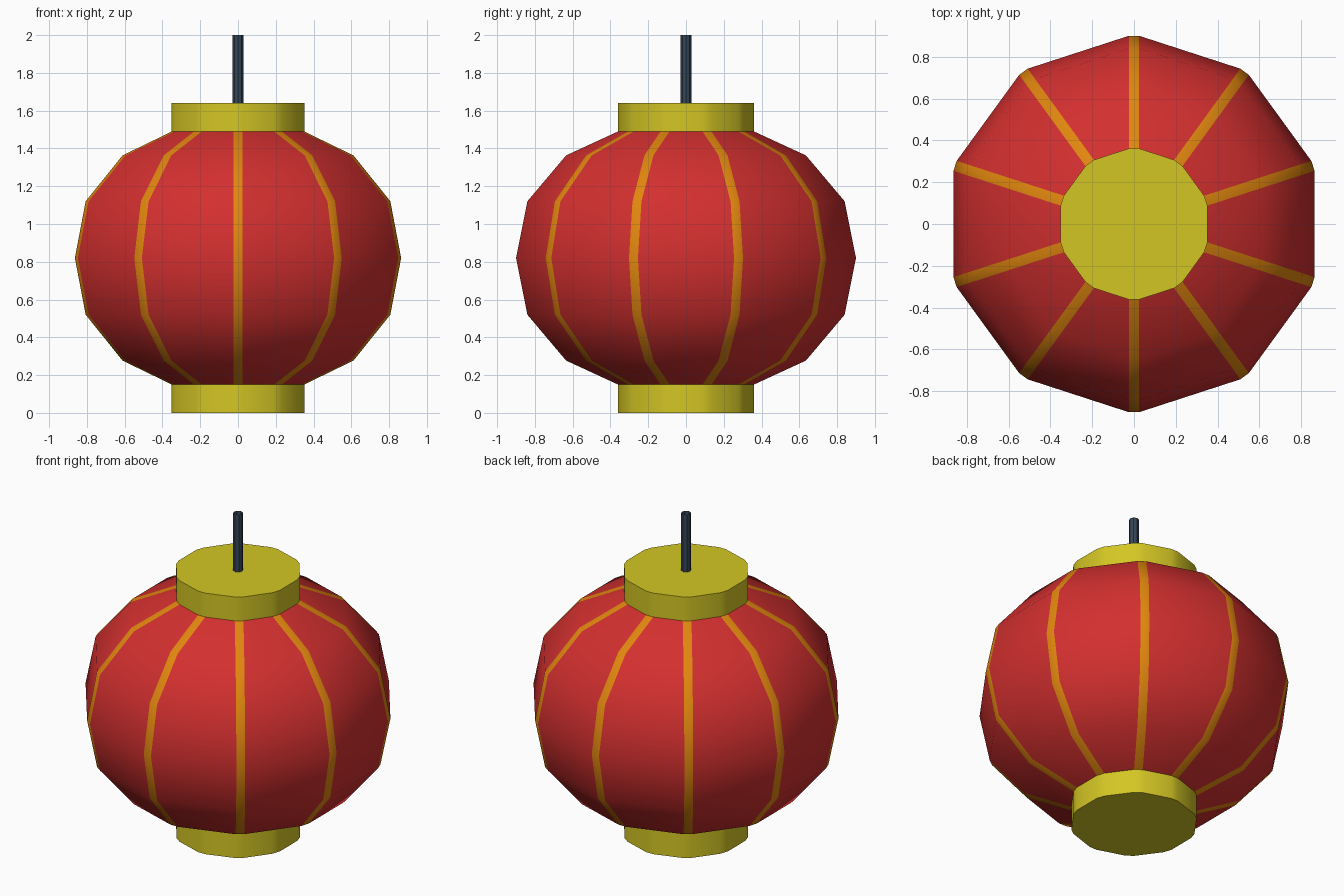
import bpy, bmesh, math

if "Cube" in bpy.data.objects:
    bpy.data.objects.remove(bpy.data.objects["Cube"])


def srgb(r, g, b):
    f = lambda c: c / 12.92 if c <= 0.04045 else ((c + 0.055) / 1.055) ** 2.4
    return tuple(f(v / 255) for v in (r, g, b)) + (1.0,)


def material(name, rgb):
    m = bpy.data.materials.new(name)
    m.diffuse_color = srgb(*rgb)
    m.use_nodes = True
    m.node_tree.nodes["Principled BSDF"].inputs["Base Color"].default_value = m.diffuse_color
    return m


RED = material("lantern red", (211, 47, 47))
ORANGE = material("rib orange", (224, 134, 14))
YELLOW = material("cap yellow", (212, 198, 36))
SLATE = material("rod slate", (55, 71, 90))

SIDES = 10
RIB_HALF = 0.025


def section(radius, z):
    """Decagon whose corners are cut to flat rib strips of constant width."""
    pts = []
    for i in range(SIDES):
        a = math.pi / 2 + i * 2 * math.pi / SIDES
        for s in (-RIB_HALF, RIB_HALF):
            pts.append((radius * math.cos(a) - s * math.sin(a),
                        radius * math.sin(a) + s * math.cos(a), z))
    return pts


def loft(name, rings, mats, closed=True, rib_index=0):
    bm = bmesh.new()
    loops = [[bm.verts.new(p) for p in ring] for ring in rings]
    n = len(loops[0])
    for lo, hi in zip(loops, loops[1:]):
        for i in range(n):
            j = (i + 1) % n
            f = bm.faces.new((lo[i], lo[j], hi[j], hi[i]))
            f.material_index = rib_index if i % 2 == 0 else 0
    if closed:
        bm.faces.new(loops[0][::-1])
        bm.faces.new(loops[-1])
    me = bpy.data.meshes.new(name)
    bm.to_mesh(me)
    bm.free()
    for m in mats:
        me.materials.append(m)
    ob = bpy.data.objects.new(name, me)
    bpy.context.collection.objects.link(ob)
    bpy.ops.object.select_all(action='DESELECT')
    ob.select_set(True)
    bpy.context.view_layer.objects.active = ob
    bpy.ops.object.shade_smooth_by_angle(angle=math.radians(40))
    return ob


# Paper shade with orange ribs, symmetric about its equator
MID = 0.82
half = [(0.36, 0.67), (0.635, 0.543), (0.84, 0.30)]
profile = ([(r, MID - h) for r, h in half] + [(0.90, MID)]
           + [(r, MID + h) for r, h in reversed(half)])
loft("lantern_shade", [section(r, z) for r, z in profile], [RED, ORANGE],
     closed=False, rib_index=1)

# Caps below and above the shade
for name, z0, z1 in (("bottom_cap", 0.0, 0.15), ("top_cap", 1.49, 1.64)):
    loft(name, [section(0.361, z0), section(0.361, z1)], [YELLOW])

# Hanging rod: open tube
rod = [[(0.028 * math.cos(math.pi * k / 4), 0.028 * math.sin(math.pi * k / 4), z)
        for k in range(8)] for z in (1.64, 2.0)]
loft("hanging_rod", rod, [SLATE], closed=False)
